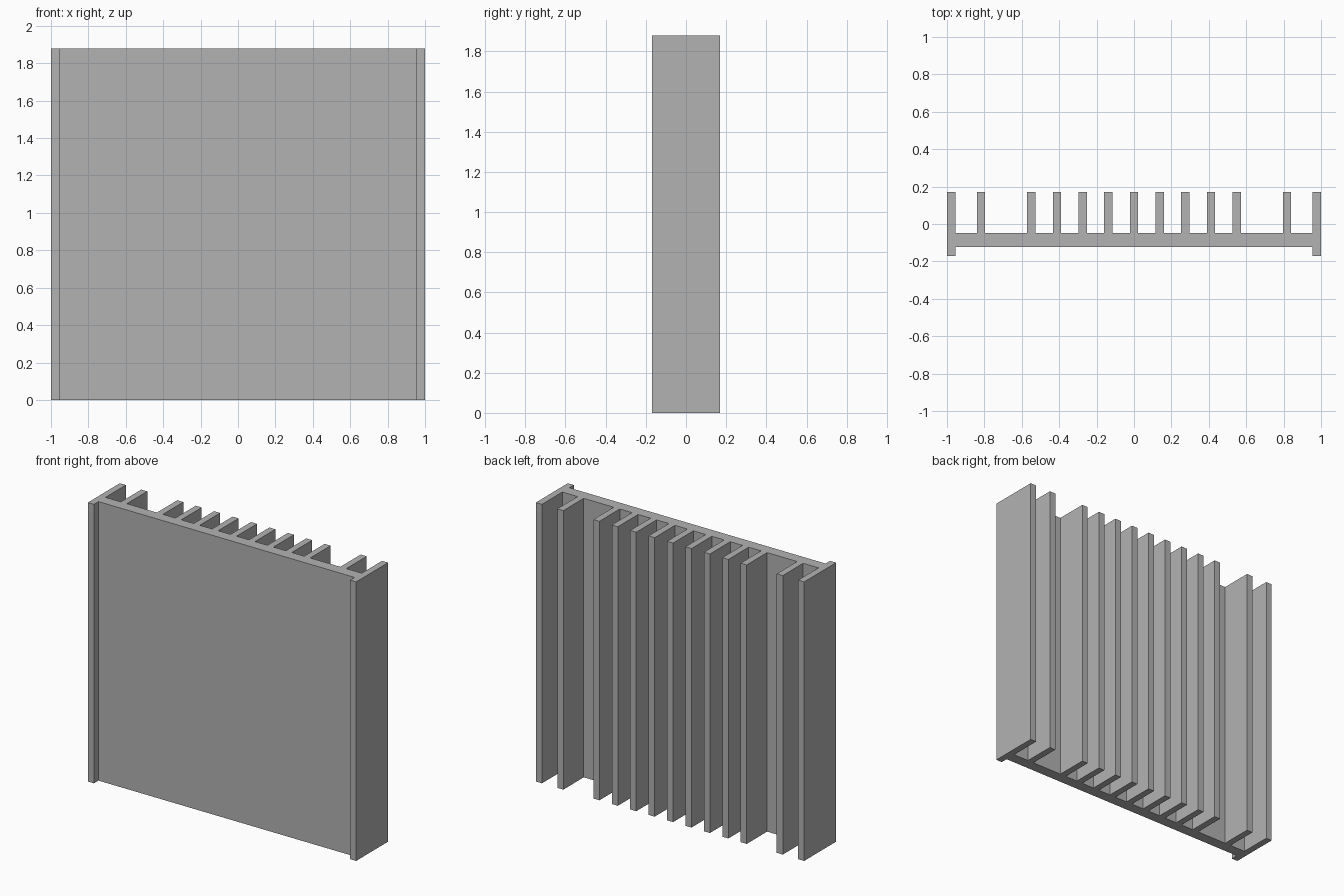
import bpy
import bmesh

cube = bpy.data.objects.get("Cube")
if cube:
    bpy.data.objects.remove(cube, do_unlink=True)

# Overall sizes
HEIGHT = 1.88
DEPTH = 0.17          # half depth of the side walls
PLATE_FRONT = -0.122
PLATE_BACK = -0.047
THICK = 0.045         # fin and wall thickness
PITCH = 0.1373        # spacing of the middle fins
OUTER_FIN = 0.818     # centre of the outer fins

# Aluminium material
metal = bpy.data.materials.new("grey aluminium")
metal.use_nodes = True
colour = (0.448, 0.448, 0.448, 1.0)
metal.diffuse_color = colour
metal.node_tree.nodes["Principled BSDF"].inputs["Base Color"].default_value = colour

# Cross-section: front lip edge, then the finned back from left to right
wall = 1 - THICK
profile = [(-1, -DEPTH), (-wall, -DEPTH), (-wall, PLATE_FRONT),
           (wall, PLATE_FRONT), (wall, -DEPTH), (1, -DEPTH),
           (1, DEPTH), (wall, DEPTH), (wall, PLATE_BACK)]
fins = [OUTER_FIN] + [i * PITCH for i in range(4, -5, -1)] + [-OUTER_FIN]
for x in fins:
    a, b = x + THICK / 2, x - THICK / 2
    profile += [(a, PLATE_BACK), (a, DEPTH), (b, DEPTH), (b, PLATE_BACK)]
profile += [(-wall, PLATE_BACK), (-wall, DEPTH), (-1, DEPTH)]

# Extrude the cross-section into the finned panel
bm = bmesh.new()
base = bm.faces.new([bm.verts.new((x, y, 0)) for x, y in profile])
top = bmesh.ops.extrude_face_region(bm, geom=[base], use_keep_orig=True)
verts = [v for v in top["geom"] if isinstance(v, bmesh.types.BMVert)]
bmesh.ops.translate(bm, verts=verts, vec=(0, 0, HEIGHT))
bmesh.ops.recalc_face_normals(bm, faces=bm.faces)

mesh = bpy.data.meshes.new("finned_panel")
bm.to_mesh(mesh)
bm.free()
mesh.materials.append(metal)
panel = bpy.data.objects.new("finned_panel", mesh)
bpy.context.collection.objects.link(panel)
